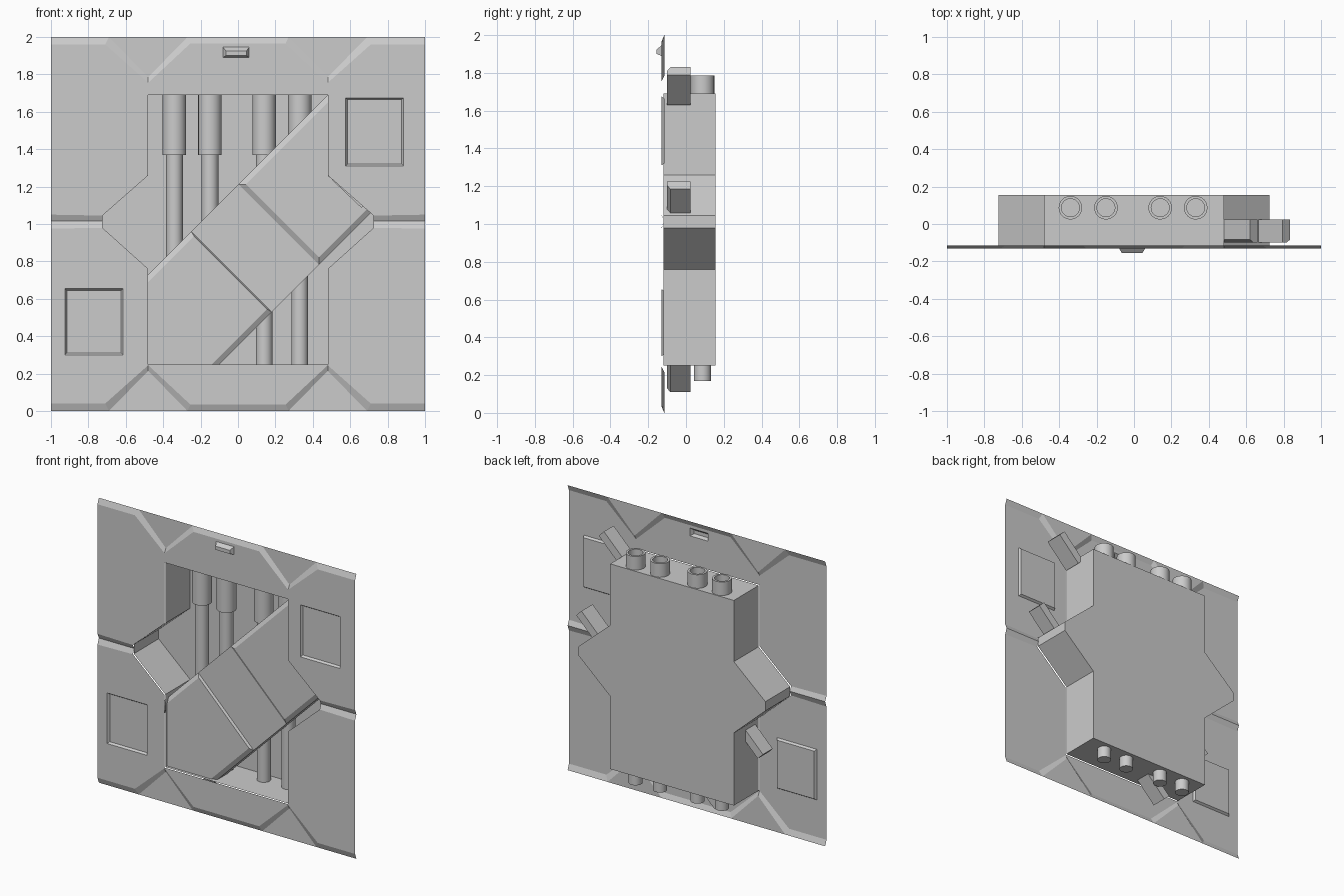
import bpy
import bmesh
import math

cube = bpy.data.objects.get("Cube")
if cube:
    bpy.data.objects.remove(cube, do_unlink=True)

FRONT, GROOVE, BACK = -0.13, -0.115, 0.155
SLAB_FRONT, SLAB_STEP, SLAB_BACK = -0.1, -0.083, 0.025


def finish(bm, name, smooth=False):
    bmesh.ops.remove_doubles(bm, verts=bm.verts, dist=1e-4)
    bmesh.ops.recalc_face_normals(bm, faces=bm.faces)
    mesh = bpy.data.meshes.new(name)
    bm.to_mesh(mesh)
    bm.free()
    obj = bpy.data.objects.new(name, mesh)
    bpy.context.collection.objects.link(obj)
    if smooth:
        bpy.ops.object.select_all(action='DESELECT')
        obj.select_set(True)
        bpy.context.view_layer.objects.active = obj
        bpy.ops.object.shade_smooth_by_angle(angle=math.radians(35))
    return obj


def at_depth(points, y):
    return [(x, y, z) for x, z in points]


def strip(bm, a, b, closed=True):
    """Bridge two matching rows of points with quads."""
    va, vb = [[bm.verts.new(p) for p in row] for row in (a, b)]
    n = len(va)
    for i in range(n if closed else n - 1):
        j = (i + 1) % n
        bm.faces.new((va[i], va[j], vb[j], vb[i]))


def cap(bm, loop):
    bm.faces.new([bm.verts.new(p) for p in loop])


def loft(name, loops, first=True, last=True, smooth=False):
    bm = bmesh.new()
    for a, b in zip(loops, loops[1:]):
        strip(bm, a, b)
    if first:
        cap(bm, loops[0])
    if last:
        cap(bm, loops[-1])
    return finish(bm, name, smooth)


def rect(x0, x1, z0, z1):
    return [(x0, z0), (x1, z0), (x1, z1), (x0, z1)]


def mirrored(points):
    """Extend a left-hand chain to the right."""
    return points + [(-x, z) for x, z in reversed(points)]


def diag(u, v):
    """Point from distances along and across the diagonal."""
    return ((u - v) / 2, (u + v) / 2)


# Opening in the wall, upper and lower halves
upper_rim = mirrored([(-0.725, 1.045), (-0.48, 1.26), (-0.48, 1.69)])
lower_rim = mirrored([(-0.725, 0.98), (-0.48, 0.76), (-0.48, 0.25)])

# Bevelled outer edge, given for the top and flipped for the bottom
edge_low = mirrored([(-1, 2), (-0.69, 2), (-0.48, 1.785), (-0.27, 2)])
edge_high = mirrored([(-1, 1.96), (-0.71, 1.96), (-0.48, 1.755), (-0.255, 1.965)])

# Pressed features: outline, inset outline, depth
window_upper = (rect(0.575, 0.885, 1.31, 1.675), rect(0.585, 0.875, 1.32, 1.665), GROOVE)
window_lower = (rect(-0.925, -0.615, 0.3, 0.655), rect(-0.915, -0.625, 0.31, 0.645), GROOVE)
handle = (rect(-0.08, 0.06, 1.89, 1.945), rect(-0.065, 0.045, 1.9, 1.925), -BACK)

# Wall sheet
bm = bmesh.new()
halves = ((upper_rim, 1.05, False, (window_upper, handle)),
          (lower_rim, 0.975, True, (window_lower,)))
for rim, seam, flip, features in halves:
    low, high = [[(x, 2 - z if flip else z) for x, z in c] for c in (edge_low, edge_high)]
    outline = high + [(1, seam)] + rim[::-1] + [(-1, seam)]
    edges = []
    for loop in [outline] + [f[0] for f in features]:
        verts = [bm.verts.new(p) for p in at_depth(loop, FRONT)]
        edges += [bm.edges.new((v, verts[i - 1])) for i, v in enumerate(verts)]
    bmesh.ops.triangle_fill(bm, edges=edges, use_beauty=True, normal=(0, -1, 0))
    strip(bm, at_depth(low, GROOVE), at_depth(high, FRONT), closed=False)
    for i in (1, 4):
        cap(bm, at_depth(low[i:i + 3], GROOVE))
    for outer, inner, depth in features:
        strip(bm, at_depth(outer, FRONT), at_depth(inner, depth))
        cap(bm, at_depth(inner, depth))
    for s in (-1, 1):
        strip(bm, at_depth([(s, seam), (s * 0.725, rim[0][1])], FRONT),
              at_depth([(s, 1.015), (s * 0.725, 1.015)], GROOVE), closed=False)
wall = finish(bm, "wall_sheet")
if sum(p.normal.y * p.area for p in wall.data.polygons) > 0:
    wall.data.flip_normals()

# Recessed housing behind the opening
opening = upper_rim + lower_rim[::-1]
loft("recess_housing", [at_depth(opening, -0.12), at_depth(opening, BACK)], first=False)


# Diagonal cover in three sections
def cover(name, front, base):
    loft(name, [at_depth(front, SLAB_FRONT), at_depth(base, SLAB_STEP),
                at_depth(base, SLAB_BACK)])


V0, V1, C = 0.35, 1.21, 0.04
U0, U1 = 0.71, 1.215
cover("cover_lower",
      [(-0.48, 0.69), diag(U0 - 0.01, V1 - C), diag(U0 - 0.01, V0 + C), (-0.14, 0.25), (-0.48, 0.25)],
      [(-0.48, 0.73), diag(U0, V1), diag(U0, V0), (-0.1, 0.25), (-0.48, 0.25)])
cover("cover_upper",
      [diag(U1 + C, V1 - C), (0.48, 1.65), (0.48, 1.26), diag(1.75, V0 + C), diag(U1 + C, V0 + C)],
      [diag(U1, V1), (0.48, 1.69), (0.48, 1.26), diag(1.75, V0), diag(U1, V0)])
middle = [diag(U0, V1), diag(U1, V1), diag(U1, V0), diag(U0, V0)]
loft("cover_middle", [at_depth(middle, SLAB_STEP), at_depth(middle, SLAB_BACK)])

# Rail ends that poke through the housing
rails = {"rail_end_upper_top": (2.13, 2.45, V1, -1), "rail_end_upper_low": (1.72, 2.02, V0, 1),
         "rail_end_lower_top": (-0.02, 0.27, V1, -1), "rail_end_lower_low": (-0.13, 0.17, V0, 1)}
for name, (ua, ub, v, s) in rails.items():
    inner = v + s * 0.08
    base = [diag(ua, v), diag(ub, v), diag(ub, inner), diag(ua, inner)]
    front = [diag(ua, v + s * C), diag(ub, v + s * C)] + base[2:]
    cover(name, front, base)

# Stepped pipes with hollow upper ends
SIDES = 24
profile = [(0.045, 0.17), (0.045, 1.37), (0.063, 1.37), (0.063, 1.785), (0.048, 1.785), (0.048, 1.7)]
for n, px in enumerate((-0.34, -0.15, 0.14, 0.33), 1):
    angles = [2 * math.pi * i / SIDES for i in range(SIDES)]
    rings = [[(px + r * math.cos(a), 0.087 + r * math.sin(a), z) for a in angles]
             for r, z in profile]
    loft(f"pipe_{n}", rings, smooth=True)
